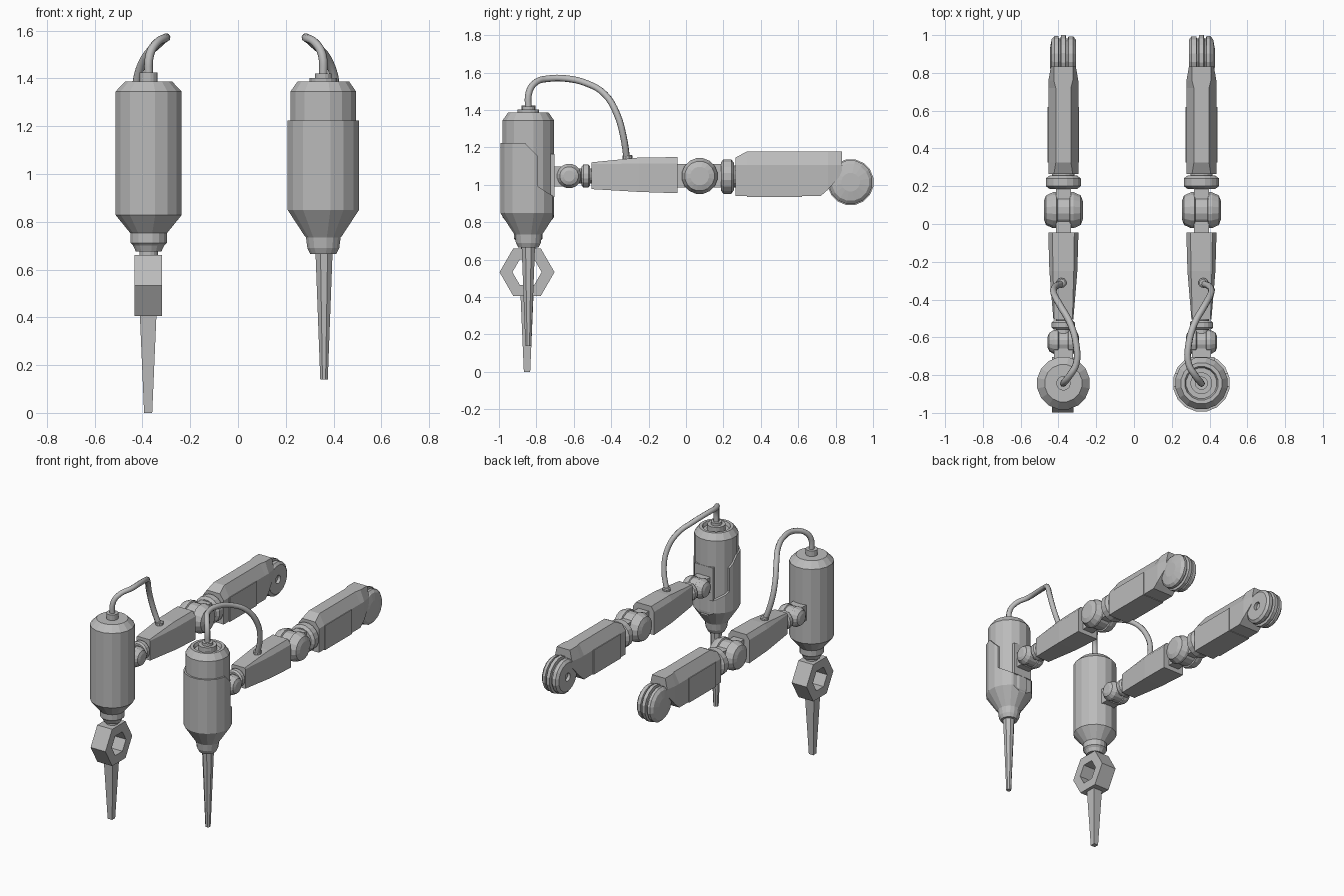
import bpy, bmesh, math
from mathutils import Vector

if "Cube" in bpy.data.objects:
    bpy.data.objects.remove(bpy.data.objects["Cube"])

grey = bpy.data.materials.new("plain_grey")
grey.diffuse_color = (0.5, 0.5, 0.5, 1)
grey.use_nodes = True
grey.node_tree.nodes["Principled BSDF"].inputs["Base Color"].default_value = grey.diffuse_color
CX = {-1: -0.374, 1: 0.357}      # arm centre lines
BY = -0.843                      # body axis


def finish(name, bm, smooth=None):
    bmesh.ops.recalc_face_normals(bm, faces=bm.faces)
    me = bpy.data.meshes.new(name)
    bm.to_mesh(me)
    bm.free()
    me.materials.append(grey)
    ob = bpy.data.objects.new(name, me)
    bpy.context.collection.objects.link(ob)
    if smooth:
        bpy.context.view_layer.objects.active = ob
        ob.select_set(True)
        bpy.ops.object.shade_smooth_by_angle(angle=math.radians(smooth))
        ob.select_set(False)
    return ob


def loft(name, rings, smooth=None, closed=False):
    """Skin a list of equal-length point rings, capping the ends."""
    bm = bmesh.new()
    vs = [[bm.verts.new(p) for p in r] for r in rings]
    n = len(vs[0])
    pairs = list(zip(vs, vs[1:])) + ([(vs[-1], vs[0])] if closed else [])
    for a, b in pairs:
        for i in range(n):
            j = (i + 1) % n
            bm.faces.new((a[i], a[j], b[j], b[i]))
    if not closed:
        bm.faces.new(vs[0])
        bm.faces.new(vs[-1])
    return finish(name, bm, smooth)


def turned(name, axis, centre, profile, n=16, smooth=None, turn=0.5, closed=False):
    """Revolve (radius, offset) pairs about an axis."""
    rings = []
    for r, h in profile:
        ring = []
        for i in range(n):
            a = 2 * math.pi * (i + turn) / n
            c, s = r * math.cos(a), r * math.sin(a)
            p = {"x": (h, c, s), "y": (c, h, s), "z": (c, s, h)}[axis]
            ring.append(Vector(centre) + Vector(p))
        rings.append(ring)
    return loft(name, rings, smooth, closed)


def box(name, lo, hi):
    return loft(name, [[(x, y, z) for x, y in ((lo[0], lo[1]), (hi[0], lo[1]), (hi[0], hi[1]), (lo[0], hi[1]))]
                       for z in (lo[2], hi[2])])


def section(cx, y, w, tw, zb, zs, zt):
    """Arm cross-section with chamfered upper edges."""
    return [(cx - w, y, zb), (cx + w, y, zb), (cx + w, y, zs),
            (cx + tw, y, zt), (cx - tw, y, zt), (cx - w, y, zs)]


def tube(name, pts, r):
    cu = bpy.data.curves.new(name, "CURVE")
    cu.dimensions = "3D"
    cu.bevel_depth, cu.bevel_resolution, cu.resolution_u = r, 2, 4
    cu.use_fill_caps = True
    sp = cu.splines.new("BEZIER")
    sp.bezier_points.add(len(pts) - 1)
    for b, p in zip(sp.bezier_points, pts):
        b.co = p
        b.handle_left_type = b.handle_right_type = "AUTO"
    cu.materials.append(grey)
    ob = bpy.data.objects.new(name, cu)
    bpy.context.collection.objects.link(ob)


def arm(s):
    cx = CX[s]
    side = "right" if s > 0 else "left"
    ball = (cx, -0.625, 1.047)
    elbow = (cx, 0.073, 1.047)
    hub = (cx, 0.88, 1.014)
    # wrist hinge and its mounts
    turned(side + "_wrist_hinge", "x", ball,
           [(.03, -.083), (.05, -.075), (.066, -.048), (.066, -.028), (.06, -.024), (.06, .024),
            (.066, .028), (.066, .048), (.05, .075), (.03, .083)])
    box(side + "_wrist_mount", (cx - .05, -.76, .99), (cx + .05, -.66, 1.097))
    turned(side + "_wrist_collar", "y", (cx, 0, 1.047),
           [(.04, -.58), (.04, -.558), (.052, -.558), (.063, -.548), (.063, -.522), (.052, -.512),
            (.04, -.512), (.04, -.49)])
    # tapered forearm
    loft(side + "_forearm", [section(cx, -.505, .053, .048, .977, 1.112, 1.12),
                             section(cx, -.25, .074, .055, .962, 1.113, 1.146),
                             section(cx, -.045, .08, .058, .955, 1.115, 1.148)])
    # elbow hinge, link and collar
    turned(side + "_elbow_hinge", "x", elbow,
           [(.05, -.103), (.08, -.092), (.097, -.055), (.097, -.036), (.088, -.032), (.088, .032),
            (.097, .036), (.097, .055), (.08, .092), (.05, .103)])
    box(side + "_elbow_link", (cx - .04, -.06, .985), (cx + .04, .2, 1.11))
    turned(side + "_elbow_collar", "y", (cx, 0, 1.044),
           [(.075, .186), (.094, .2), (.094, .242), (.075, .256), (.06, .256), (.06, .28)])
    # upper arm block with side plates
    loft(side + "_upper_arm", [section(cx, .264, .079, .05, .94, 1.105, 1.145),
                               section(cx, .325, .079, .04, .94, 1.105, 1.178),
                               section(cx, .72, .079, .04, .94, 1.105, 1.178),
                               section(cx, .76, .079, .05, .975, 1.105, 1.178),
                               section(cx, .834, .066, .05, 1.06, 1.105, 1.178)])
    box(side + "_upper_arm_plate", (cx - .084, .325, .936), (cx + .084, .62, 1.105))
    # shoulder hub: domed outside, flat with a pin hole inside
    prof = [(.012, -.045), (.028, -.045), (.028, -.066), (.098, -.066), (.116, -.052), (.116, -.027),
            (.105, -.024), (.105, -.015), (.124, -.012), (.124, .012), (.105, .015), (.105, .024),
            (.118, .027), (.118, .046), (.1, .062), (.05, .071)]
    turned(side + "_shoulder_hub", "x", hub, [(r, h * s) for r, h in prof], 16)
    # cable and its socket
    path = [(0, BY, 1.40), (.005, -.838, 1.50), (.035, -.80, 1.55), (.068, -.74, 1.567), (.068, -.64, 1.568),
            (.038, -.53, 1.542), (-.015, -.435, 1.485), (-.05, -.37, 1.38), (-.046, -.335, 1.26),
            (-.01, -.315, 1.13)]
    tube(side + "_cable", [(cx - s * x, y, z) for x, y, z in path], .018)
    turned(side + "_cable_socket", "z", (cx - s * -.01, -.312, 0), [(.027, 1.12), (.027, 1.155), (.02, 1.16)], 10)


for s in (-1, 1):
    arm(s)

# left tool: body, hexagonal ring, square spike
lx, rx = CX[-1], CX[1]
turned("left_body", "z", (lx, BY, 0),
       [(.04, .64), (.04, .676), (.055, .676), (.066, .70), (.078, .712), (.078, .752), (.141, .828),
        (.141, 1.345), (.1, 1.387), (.038, 1.387), (.038, 1.425), (.024, 1.425)])
turned("hex_ring", "x", (lx - .002, -.85, .533),
       [(.147, -.057), (.147, .057), (.078, .057), (.078, -.057)], 6, turn=0, closed=True)
turned("square_spike", "z", (lx - .002, -.85, 0), [(.024, 0), (.05, .425)], 4)

# right tool: body with recessed top, cut-away shell, back plate, round spike
turned("right_body", "z", (rx, BY, 0),
       [(.055, .664), (.068, .69), (.074, .735), (.138, .835), (.14, .85), (.14, 1.345), (.11, 1.387),
        (.09, 1.387), (.082, 1.365), (.058, 1.365), (.058, 1.402), (.035, 1.402), (.035, 1.42), (.02, 1.42)])
shell = turned("right_shell", "z", (rx, BY, 0),
               [(.078, .738), (.152, .849), (.152, 1.223), (.13, 1.223), (.13, .88), (.06, .76)], closed=True)
cut = [(-.86, 1.25), (-.86, 1.223), (-.79, 1.15), (-.79, .99), (-.712, .94), (-.712, .7), (-.6, .7), (-.6, 1.25)]
cutter = loft("shell_cutter", [[(x, y, z) for y, z in cut] for x in (rx - .3, rx + .3)])
cutter.hide_render = True
cutter.hide_viewport = True
mod = shell.modifiers.new("cutaway", "BOOLEAN")
mod.operation = "DIFFERENCE"
mod.solver = "EXACT"
mod.object = cutter
box("right_back_plate", (rx - .07, -.74, .935), (rx + .07, -.704, 1.165))
turned("round_spike", "z", (rx + .003, BY, 0), [(.017, .139), (.039, .68)], 8)
